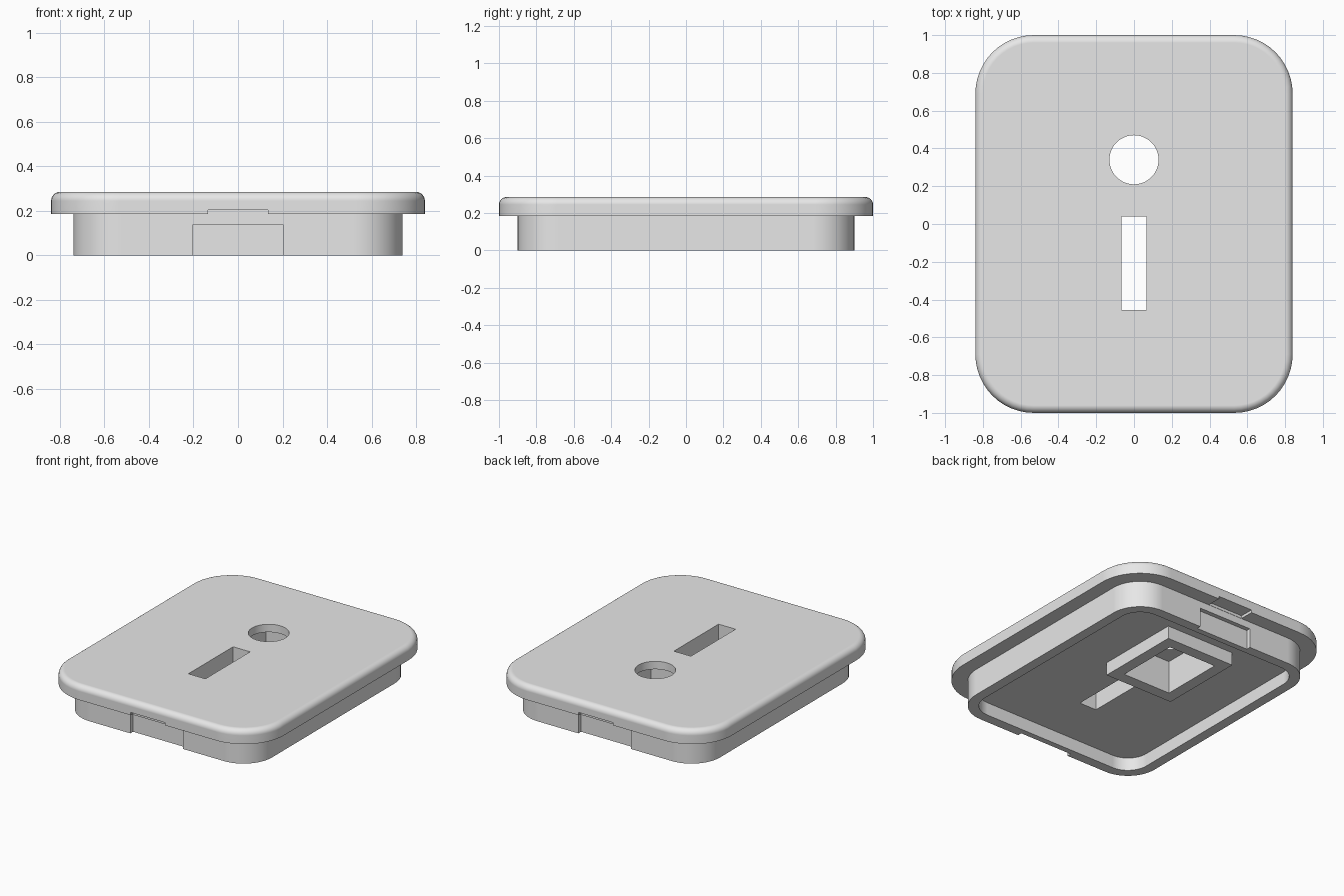
import bpy
import bmesh
from math import sin, cos, pi
from mathutils import Matrix

cube = bpy.data.objects.get("Cube")
if cube:
    bpy.data.objects.remove(cube, do_unlink=True)

grey = bpy.data.materials.new("light_grey")
grey.use_nodes = True
colour = (0.8, 0.8, 0.8, 1)
grey.diffuse_color = colour
grey.node_tree.nodes["Principled BSDF"].inputs["Base Color"].default_value = colour


def make_object(name, bm):
    bmesh.ops.recalc_face_normals(bm, faces=bm.faces)
    mesh = bpy.data.meshes.new(name)
    bm.to_mesh(mesh)
    bm.free()
    mesh.materials.append(grey)
    obj = bpy.data.objects.new(name, mesh)
    bpy.context.collection.objects.link(obj)
    return obj


def rounded_ring(bm, half_x, half_y, radius, z, steps=12):
    ring = []
    for quarter, (sx, sy) in enumerate([(1, 1), (-1, 1), (-1, -1), (1, -1)]):
        for i in range(steps + 1):
            a = (quarter + i / steps) * pi / 2
            ring.append(bm.verts.new((sx * (half_x - radius) + radius * cos(a),
                                      sy * (half_y - radius) + radius * sin(a), z)))
    return ring


def loft(name, sections):
    bm = bmesh.new()
    rings = [rounded_ring(bm, *s) for s in sections]
    bm.faces.new(rings[0])
    bm.faces.new(rings[-1])
    for low, high in zip(rings, rings[1:]):
        for i in range(len(low)):
            j = (i + 1) % len(low)
            bm.faces.new((low[i], low[j], high[j], high[i]))
    return make_object(name, bm)


def box(name, x, y, z):
    bm = bmesh.new()
    bmesh.ops.create_cube(bm, size=1)
    for v in bm.verts:
        v.co = [lo + (c + 0.5) * (hi - lo) for c, (lo, hi) in zip(v.co, (x, y, z))]
    return make_object(name, bm)


def combine(target, tool, operation):
    mod = target.modifiers.new(tool.name, "BOOLEAN")
    mod.operation = operation
    mod.solver = "EXACT"
    mod.object = tool
    bpy.ops.object.select_all(action="DESELECT")
    bpy.context.view_layer.objects.active = target
    target.select_set(True)
    bpy.ops.object.modifier_apply(modifier=mod.name)
    bpy.data.objects.remove(tool, do_unlink=True)


# Lid with rounded top edge and a hollow-bottomed plug below it
LID_X, LID_Y, LID_R = 0.84, 1.0, 0.31
PLUG_X, PLUG_Y, PLUG_R = 0.74, 0.9, 0.22
WALL, FLOOR, STEP, TOP, EDGE = 0.07, 0.09, 0.185, 0.285, 0.04
sections = [
    (PLUG_X - WALL, PLUG_Y - WALL, PLUG_R - WALL, FLOOR),
    (PLUG_X - WALL, PLUG_Y - WALL, PLUG_R - WALL, 0),
    (PLUG_X, PLUG_Y, PLUG_R, 0),
    (PLUG_X, PLUG_Y, PLUG_R, STEP),
    (LID_X, LID_Y, LID_R, STEP),
]
for i in range(7):
    a = i / 6 * pi / 2
    inset = EDGE * (1 - cos(a))
    sections.append((LID_X - inset, LID_Y - inset, LID_R - inset,
                     TOP - EDGE + EDGE * sin(a)))
lid = loft("lid", sections)

# Square collar under the round hole, with a deep pocket inside
combine(lid, box("collar", (-0.265, 0.265), (0.045, 0.655), (0, 0.15)), "UNION")
combine(lid, box("pocket", (-0.185, 0.185), (0.125, 0.575), (-0.1, 0.23)), "DIFFERENCE")

# Round hole
bm = bmesh.new()
bmesh.ops.create_cone(bm, cap_ends=True, segments=48, radius1=0.13, radius2=0.13,
                      depth=0.3, matrix=Matrix.Translation((0, 0.34, 0.3)))
combine(lid, make_object("round_hole", bm), "DIFFERENCE")

# Long slot
combine(lid, box("slot", (-0.066, 0.066), (-0.455, 0.04), (0.02, 0.4)), "DIFFERENCE")

# Shallow wall recess and lid finger notch at both ends
for side in (-1, 1):
    recess_y = sorted((side * 0.87, side * 0.98))
    notch_y = sorted((side * 0.902, side * 1.1))
    combine(lid, box("recess", (-0.205, 0.205), recess_y, (-0.1, 0.136)), "DIFFERENCE")
    combine(lid, box("notch", (-0.135, 0.135), notch_y, (0.15, 0.204)), "DIFFERENCE")

# Smooth corners, crisp edges, flat top
bpy.ops.object.shade_smooth_by_angle(angle=pi / 6)
normals = lid.modifiers.new("flat_faces", "WEIGHTED_NORMAL")
normals.keep_sharp = True
normals.weight = 100
